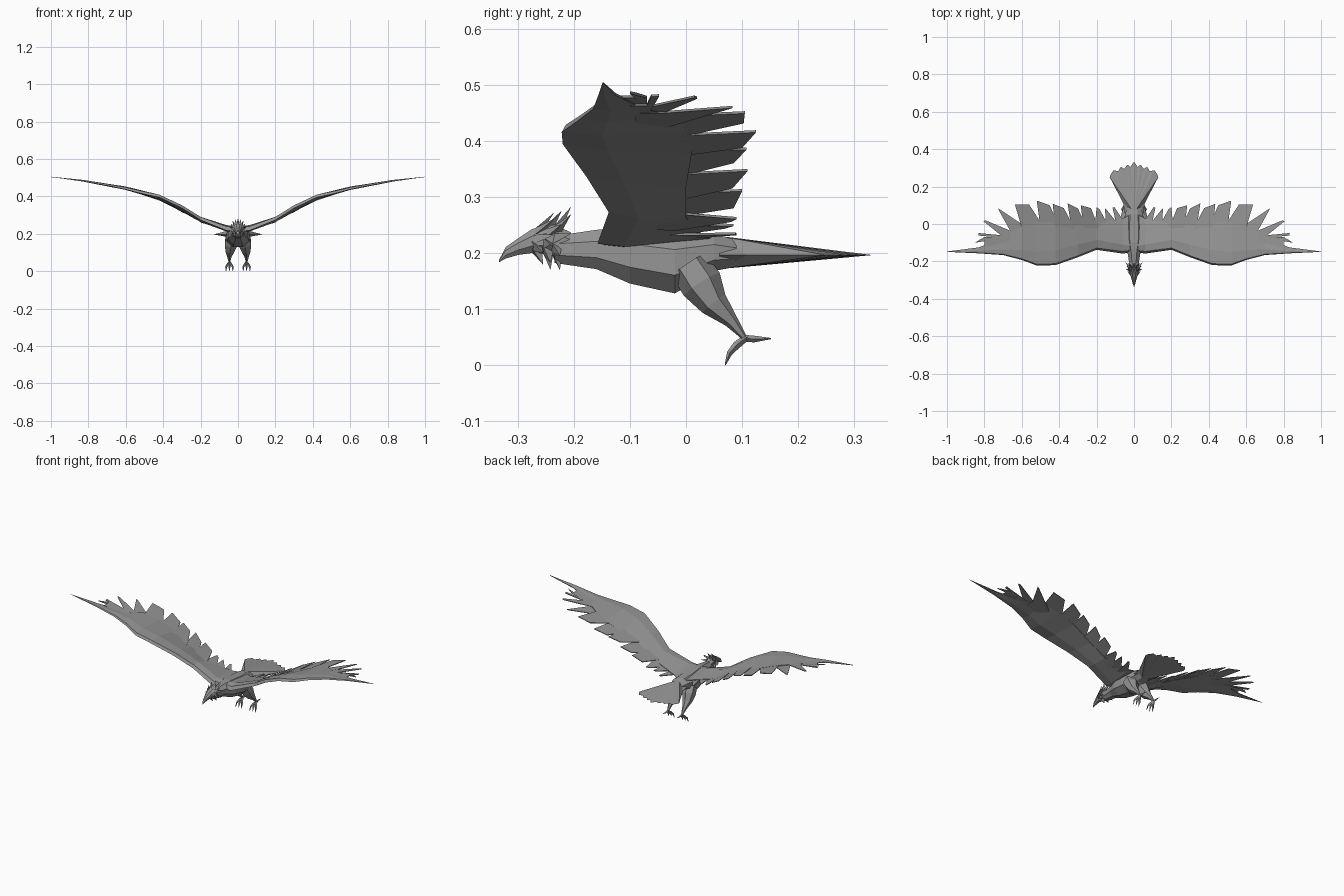
import bpy, bmesh, math
from mathutils import Vector

if "Cube" in bpy.data.objects:
    bpy.data.objects.remove(bpy.data.objects["Cube"])

mat = bpy.data.materials.new("plumage grey")
mat.diffuse_color = (0.3, 0.3, 0.3, 1)
mat.use_nodes = True
mat.node_tree.nodes["Principled BSDF"].inputs["Base Color"].default_value = mat.diffuse_color


def build(name, verts, faces, mirror=False):
    me = bpy.data.meshes.new(name)
    me.from_pydata([tuple(v) for v in verts], [], faces)
    bm = bmesh.new()
    bm.from_mesh(me)
    bmesh.ops.remove_doubles(bm, verts=bm.verts, dist=1e-5)
    if mirror:
        dup = bmesh.ops.duplicate(bm, geom=bm.verts[:] + bm.edges[:] + bm.faces[:])
        for g in dup["geom"]:
            if isinstance(g, bmesh.types.BMVert):
                g.co.x *= -1
    bmesh.ops.recalc_face_normals(bm, faces=bm.faces[:])
    bm.to_mesh(me)
    bm.free()
    me.materials.append(mat)
    ob = bpy.data.objects.new(name, me)
    bpy.context.collection.objects.link(ob)
    return ob


def skin(rings):
    """Join equal rings of points into a capped tube."""
    n = len(rings[0])
    verts = [p for r in rings for p in r]
    faces = [(i * n + j, i * n + (j + 1) % n, (i + 1) * n + (j + 1) % n, (i + 1) * n + j)
             for i in range(len(rings) - 1) for j in range(n)]
    faces += [tuple(range(n)), tuple(range(len(verts) - n, len(verts)))]
    return verts, faces


def ovals(rows, n=8):
    """Rows of (y, z, half width, half height)."""
    angs = [2 * math.pi * (k + 0.5) / n for k in range(n)]
    return skin([[(w * math.cos(a), y, z + h * math.sin(a)) for a in angs] for y, z, w, h in rows])


def tube(path, n=5):
    """Path of (x, y, z, radius)."""
    rings = []
    pts = [Vector(p[:3]) for p in path]
    for i, p in enumerate(pts):
        d = (pts[min(i + 1, len(pts) - 1)] - pts[max(i - 1, 0)]).normalized()
        u = d.cross(Vector((1, 0, 0))).normalized()
        v = d.cross(u)
        rings.append([p + path[i][3] * (u * math.cos(t) + v * math.sin(t))
                      for t in (2 * math.pi * k / n for k in range(n))])
    return skin(rings)


def merge(parts):
    verts, faces = [], []
    for v, f in parts:
        faces += [tuple(i + len(verts) for i in q) for q in f]
        verts += v
    return verts, faces


def lerp(table, x):
    for (a, p), (b, q) in zip(table, table[1:]):
        if x <= b:
            return p + (q - p) * (x - a) / (b - a)
    return table[-1][1]


# body and neck
build("body", *ovals([(-0.235, .207, .024, .026), (-0.16, .207, .036, .038), (-0.10, .196, .058, .054),
                      (-0.02, .184, .066, .060), (0.05, .202, .052, .036), (0.09, .2, .04, .026)]))

# head with hooked beak
build("head", *ovals([(-0.334, .186, .001, .002), (-0.322, .201, .007, .011), (-0.30, .212, .013, .016),
                      (-0.275, .222, .021, .023), (-0.24, .226, .027, .030), (-0.205, .215, .022, .024)]))

# pointed ruff feathers in staggered rows round the head
spikes = []
for row, (y0, r0, y1, r1) in enumerate([(-0.275, .018, -0.235, .046), (-0.255, .022, -0.222, .052),
                                        (-0.24, .022, -0.205, .056)]):
    for k in range(9):
        a = math.pi / 2 + 2 * math.pi * (k + row * 0.5) / 9
        c, s = math.cos(a), math.sin(a)
        t = Vector((-s, 0, c)) * 0.010
        base = Vector((r0 * c, y0, .222 + r0 * s))
        tip = Vector((r1 * c * 0.85, y1 - (0.02 if s < 0 else 0), .225 + r1 * s * 1.05))
        spikes.append(([base + t, base - t, base + Vector((0, .018, 0)), tip],
                       [(0, 1, 2), (0, 1, 3), (1, 2, 3), (2, 0, 3)]))
build("head_ruff", *merge(spikes))

# fan tail: wedge tapering to a scalloped edge
half = [(.05, .06), (.057, .11), (.13, .25), (.125, .265), (.108, .288), (.085, .282), (.07, .305),
        (.052, .295), (.035, .318), (.02, .305)]
rim = [(x, y, .197) for x, y in half] + [(0, .333, .197)] + [(-x, y, .197) for x, y in half[::-1]]
n = len(rim)
build("tail", rim + [(0, .06, .231), (0, .06, .172)],
      [(i, (i + 1) % n, n + s) for s in (0, 1) for i in range(n)])

# wing: stations of (x, leading y, ridge y, trailing y, leading z, thickness)
stations = [(0, -.15, -.12, .06, .228, .034), (.06, -.158, -.11, .03, .228, .034), (.2, -.138, -.085, .0, .282, .028),
            (.3, -.178, -.11, .0, .345, .026), (.42, -.22, -.14, .01, .402, .024),
            (.52, -.222, -.15, .01, .423, .022), (.6, -.192, -.14, -.01, .443, .018),
            (.7, -.166, -.135, -.075, .462, .014), (.83, -.157, -.145, -.125, .484, .009),
            (1.0, -.149, -.148, -.147, .505, .001)]
trail_z = [(0, .225), (.12, .238), (.2, .265), (.3, .32), (.375, .362), (.52, .420), (.6, .446),
           (.72, .462), (.83, .484), (1.0, .505)]
lead_z = [(s[0], s[4]) for s in stations]
rings = []
for x, yl, yr, yt, z, t in stations:
    zt, zm = lerp(trail_z, x), z + 0.3 * (lerp(trail_z, x) - z)
    rings.append([(x, yl, z - t * .3), (x, yl + .01 * t / .03, z + t * .3), (x, yr, zm + t * .5),
                  (x, yt, zt + .002 * min(1, t * 100)), (x, yt, zt - .002), (x, yr, zm - t * .5)])
build("wings", *skin(rings), mirror=True)

# flight feathers: root x range, then inner and outer tip corners
feathers = [(.03, .09, .105, .09, .115, .088), (.07, .15, .14, .068, .155, .085), (.13, .21, .185, .08, .2, .09),
            (.19, .27, .23, .085, .285, .1), (.25, .335, .3, .083, .355, .11),
            (.32, .42, .375, .085, .435, .108), (.4, .5, .45, .1, .52, .125),
            (.48, .6, .56, .103, .637, .105), (.54, .66, .712, .075, .728, .083),
            (.58, .7, .795, .02, .805, .015), (.61, .74, .832, -.048, .83, -.062), (.66, .8, .835, -.09, .85, -.1)]
slabs = []
for i, (xa, xb, tx, ty, ux, uy) in enumerate(feathers):
    root = -.09 if xa < .56 else -.12
    neck = -.02 if xa < .5 else root + .05
    pts = [(xa, root), (xa, neck), (tx, ty), (ux, uy), (xb, neck), (xb, root)]
    lift = .003 * (i % 2)
    top = []
    for x, y in pts:
        f = max(0.0, min(1.0, (y + .18) / .2))
        top.append((x, y, lerp(lead_z, x) * (1 - f) + lerp(trail_z, x) * f + lift))
    low = [(x, y, z - .004) for x, y, z in top]
    slabs.append(skin([top, low]))
build("flight_feathers", *merge(slabs), mirror=True)

# thighs tapering into shins
build("legs", *tube([(.034, .005, .18, .036), (.038, .028, .145, .038), (.044, .05, .11, .026),
                     (.046, .08, .08, .013), (.046, .104, .05, .005)], 6), mirror=True)

# feet: three hooked front toes and one back toe
toes = [tube([(.046, .108, .05, .006), (.046 + d * .5, .09, .036, .007), (.046 + d, .078, .022, .005),
              (.046 + d, .07, .001, .001)], 4) for d in (-.018, 0, .018)]
toes.append(tube([(.046, .098, .049, .006), (.046, .122, .047, .006), (.046, .152, .048, .001)], 4))
build("feet", *merge(toes), mirror=True)
